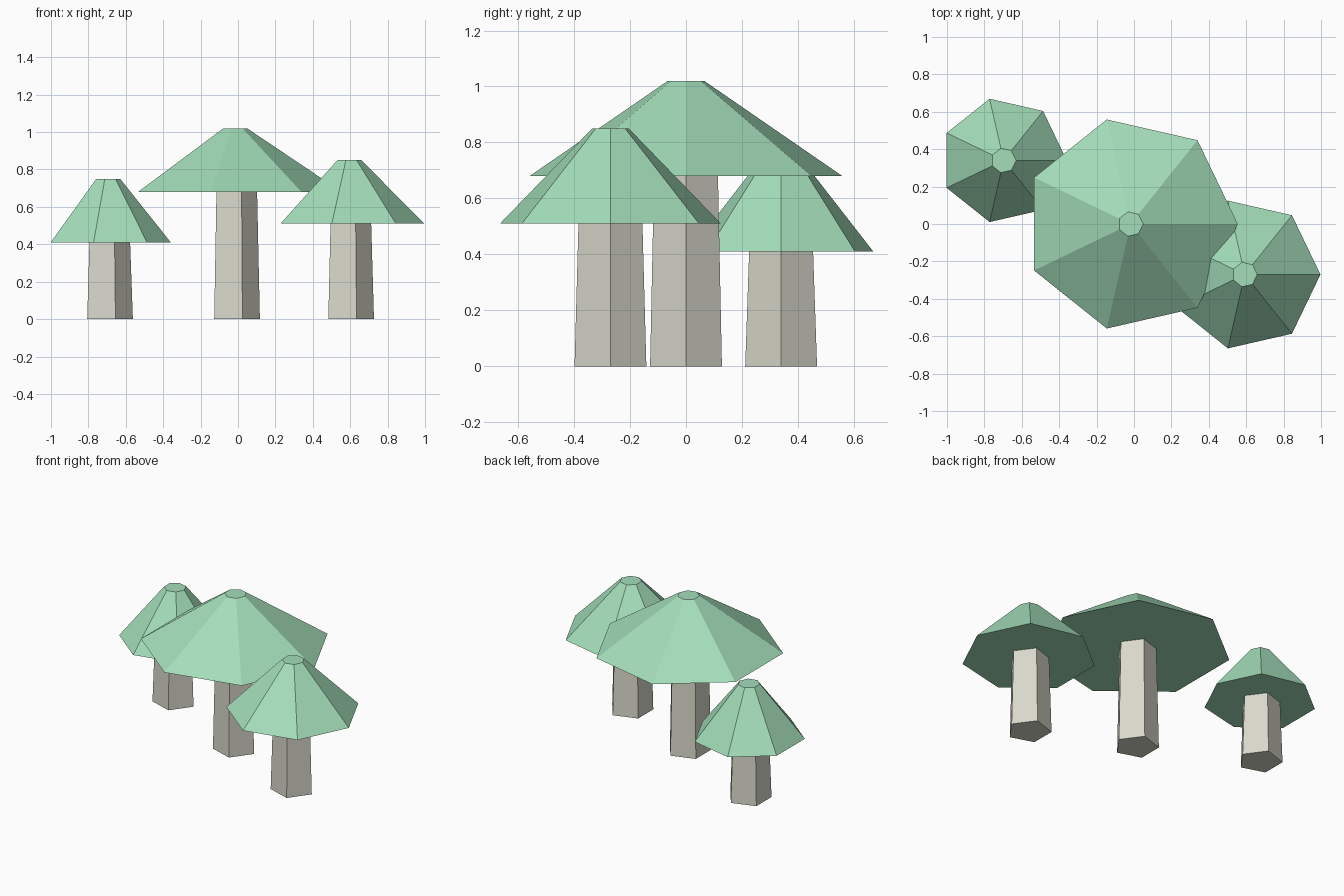
import bpy

cube = bpy.data.objects.get("Cube")
if cube:
    bpy.data.objects.remove(cube, do_unlink=True)


def make_material(name, rgb):
    mat = bpy.data.materials.new(name)
    mat.use_nodes = True
    colour = (*rgb, 1.0)
    mat.diffuse_color = colour
    mat.node_tree.nodes["Principled BSDF"].inputs["Base Color"].default_value = colour
    return mat


CAP_GREEN = make_material("pale_green", (0.37, 0.73, 0.49))
STEM_GREY = make_material("warm_grey", (0.69, 0.69, 0.60))


def tapered_prism(name, sides, r_bottom, r_top, x, y, z0, z1, mat):
    """Flat-sided frustum with one corner pointing along +x."""
    bpy.ops.mesh.primitive_cone_add(
        vertices=sides, radius1=r_bottom, radius2=r_top, depth=z1 - z0,
        location=(x, y, (z0 + z1) / 2))
    obj = bpy.context.object
    obj.name = name
    # Turn the first corner, which starts on the y axis, onto +x
    first = max((v.co for v in obj.data.vertices if v.co.z < 0), key=lambda c: c.y)
    if abs(first.x) < 0.001:
        obj.rotation_euler.z = -1.5708
    obj.data.materials.append(mat)
    return obj


def mushroom(name, x, y, rim_z, cap_radius):
    # Five-sided stem, then seven-sided cap with a small flat crown
    tapered_prism(name + "_stem", 5, 0.135, 0.12, x, y, 0, rim_z + 0.005, STEM_GREY)
    tapered_prism(name + "_cap", 7, cap_radius, 0.067, x, y, rim_z, rim_z + 0.34, CAP_GREEN)


mushroom("large_mushroom", -0.018, 0.0, 0.68, 0.573)
mushroom("medium_mushroom", 0.592, -0.27, 0.51, 0.405)
mushroom("small_mushroom", -0.697, 0.34, 0.41, 0.338)
